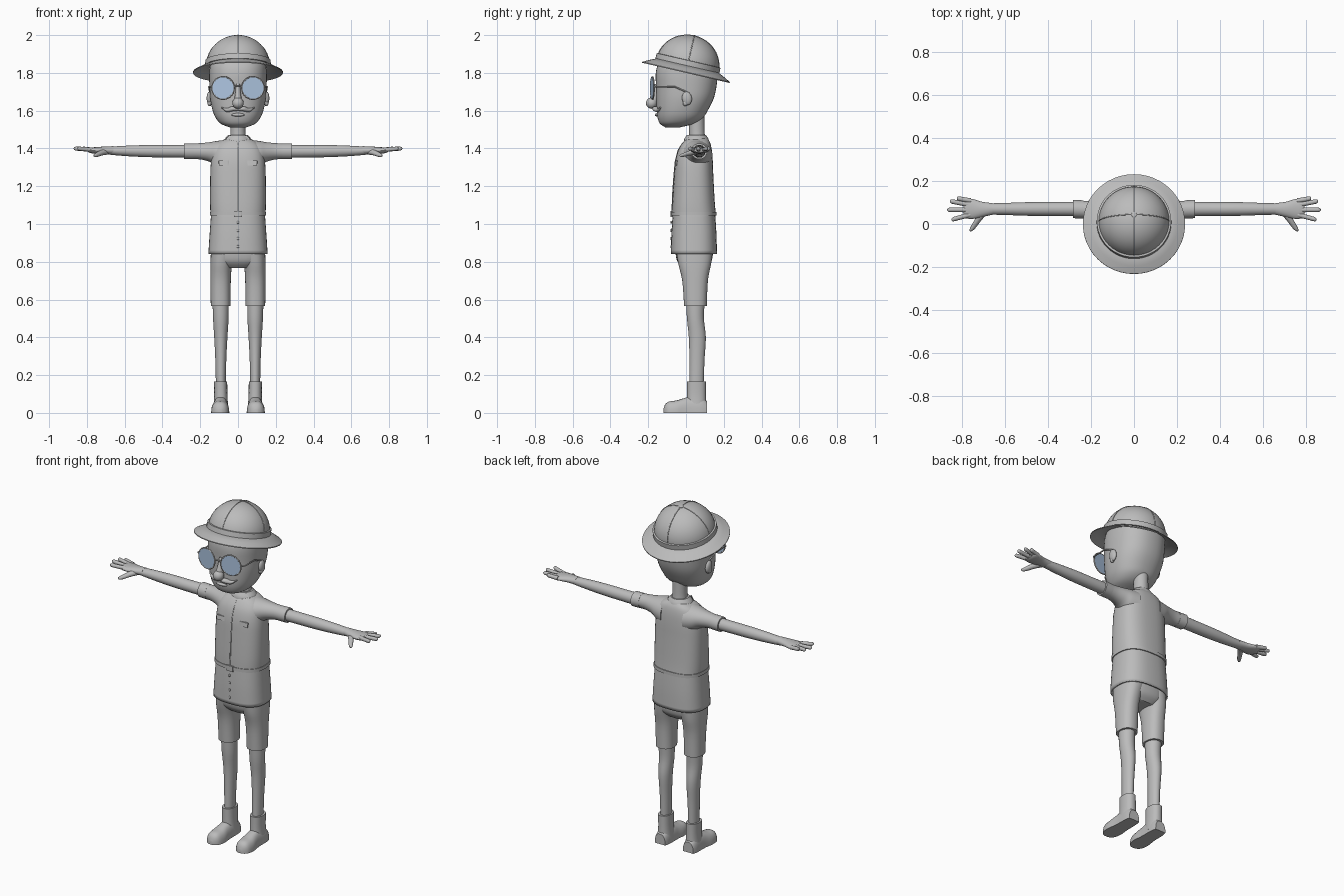
import bpy, bmesh, math
from mathutils import Vector, Matrix

if "Cube" in bpy.data.objects:
    bpy.data.objects.remove(bpy.data.objects["Cube"])

def material(name, rgb):
    m = bpy.data.materials.new(name)
    m.diffuse_color = (*rgb, 1)
    m.use_nodes = True
    m.node_tree.nodes["Principled BSDF"].inputs["Base Color"].default_value = m.diffuse_color
    return m

GREY = material("plain grey", (0.5, 0.5, 0.5))
BLUE = material("pale blue glass", (0.42, 0.56, 0.75))

def finish(name, bm, mat=GREY, angle=40):
    bmesh.ops.recalc_face_normals(bm, faces=bm.faces)
    me = bpy.data.meshes.new(name)
    bm.to_mesh(me)
    bm.free()
    ob = bpy.data.objects.new(name, me)
    bpy.context.collection.objects.link(ob)
    me.materials.append(mat)
    bpy.ops.object.select_all(action='DESELECT')
    ob.select_set(True)
    bpy.context.view_layer.objects.active = ob
    bpy.ops.object.shade_smooth_by_angle(angle=math.radians(angle))
    return ob

def spline(rings, steps):
    """Catmull-Rom refinement of a list of ring tuples."""
    r = [Vector(a) for a in rings]
    r = [r[0]] + r + [r[-1]]
    out = []
    for i in range(1, len(r) - 2):
        a, b, c, d = r[i - 1:i + 3]
        for k in range(steps):
            t = k / steps
            out.append(0.5 * (2*b + (c - a)*t + (2*a - 5*b + 4*c - d)*t*t + (3*b - a - 3*c + d)*t**3))
    return out + [r[-2]]

def loft(name, axis, rings, n=32, e=2.0, steps=4, floor=None, caps=True, mat=GREY):
    """Rings are (x, y, z, half size u, half size v) across the given axis."""
    U, V = {'x': ((0, 1, 0), (0, 0, 1)), 'y': ((1, 0, 0), (0, 0, 1)), 'z': ((1, 0, 0), (0, 1, 0))}[axis]
    U, V = Vector(U), Vector(V)
    bm = bmesh.new()
    loops = []
    for r in spline(rings, steps):
        loop = []
        for i in range(n):
            t = 2 * math.pi * i / n
            c, s = math.cos(t), math.sin(t)
            p = Vector(r[:3]) + U * (r[3] * math.copysign(abs(c)**(2/e), c)) + V * (r[4] * math.copysign(abs(s)**(2/e), s))
            if floor is not None:
                p.z = max(p.z, floor)
            loop.append(bm.verts.new(p))
        loops.append(loop)
    for a, b in zip(loops, loops[1:]):
        for i in range(n):
            bm.faces.new((a[i], a[(i+1) % n], b[(i+1) % n], b[i]))
    if caps:
        bm.faces.new(loops[0])
        bm.faces.new(loops[-1])
    return finish(name, bm, mat)

def lathe(name, profile, matrix, n=48):
    bm = bmesh.new()
    vs = [bm.verts.new((r, 0, z)) for r, z in profile]
    es = [bm.edges.new(p) for p in zip(vs, vs[1:])]
    bmesh.ops.spin(bm, geom=vs + es, cent=(0, 0, 0), axis=(0, 0, 1), angle=2*math.pi, steps=n)
    bmesh.ops.remove_doubles(bm, verts=bm.verts, dist=1e-4)
    bm.transform(matrix)
    return finish(name, bm)

def ball(name, loc, size, rot=(0, 0, 0)):
    bm = bmesh.new()
    bmesh.ops.create_uvsphere(bm, u_segments=24, v_segments=14, radius=1)
    R = Matrix.LocRotScale(Vector(loc), Matrix.Rotation(rot[1], 3, 'Y') @ Matrix.Rotation(rot[0], 3, 'X'), Vector(size))
    bm.transform(R)
    return finish(name, bm)

def tube(name, pts, radius, matrix=Matrix(), cyclic=False):
    cu = bpy.data.curves.new(name, 'CURVE')
    cu.dimensions = '3D'
    cu.bevel_depth, cu.bevel_resolution, cu.use_fill_caps = radius, 2, True
    sp = cu.splines.new('POLY')
    sp.points.add(len(pts) - 1)
    for p, q in zip(sp.points, pts):
        p.co = (*(matrix @ Vector(q)), 1)
    sp.use_cyclic_u = cyclic
    cu.materials.append(GREY)
    ob = bpy.data.objects.new(name, cu)
    bpy.context.collection.objects.link(ob)
    return ob

def span(z, y0, y1, rx):
    """Horizontal ring given its front and back limits."""
    return (0, (y0 + y1) / 2, z, rx, (y1 - y0) / 2)

# Head and neck
loft("head", 'z', [span(1.512, -.11, -.03, .045), span(1.53, -.137, .04, .09), span(1.56, -.15, .088, .117),
     span(1.60, -.155, .115, .134), span(1.66, -.157, .145, .147), span(1.72, -.158, .16, .151),
     span(1.80, -.16, .168, .152), span(1.86, -.14, .16, .14), span(1.93, -.08, .12, .08)], n=40, e=2.3)
loft("neck", 'z', [(0, .06, 1.42, .05, .046), (0, .058, 1.48, .04, .041), (0, .055, 1.58, .04, .042)], n=24)

# Face details
ball("nose_tip", (0, -.182, 1.64), (.03, .03, .03))
loft("nose_bridge", 'z', [(0, -.178, 1.64, .024, .026), (0, -.163, 1.69, .015, .02), (0, -.152, 1.74, .011, .014)], n=16)
ball("lower_lip", (0, -.153, 1.578), (.035, .012, .009))
for s in (-1, 1):
    loft("moustache", 'x', [(s*x, y, z, w, h) for x, y, z, w, h in
         [(0, -.162, 1.608, .012, .008), (.03, -.162, 1.61, .016, .013), (.06, -.148, 1.603, .013, .010),
          (.088, -.136, 1.617, .006, .003)]], n=12)
    ball("ear", (s*.152, .005, 1.665), (.014, .026, .036), (.15, 0, 0))
    ball("ear_lobe", (s*.15, -.003, 1.64), (.012, .014, .016))

# Glasses
for s in (-1, 1):
    M = Matrix.Translation((s*.079, -.178, 1.72)) @ Matrix.Rotation(s*math.radians(9), 4, 'Z')
    bm = bmesh.new()
    bmesh.ops.create_cone(bm, cap_ends=True, segments=40, radius1=.058, radius2=.058, depth=.006,
                          matrix=M @ Matrix.Rotation(math.pi/2, 4, 'X'))
    finish("lens", bm, BLUE)
    ring = [(.059*math.cos(i*math.pi/20), 0, .059*math.sin(i*math.pi/20)) for i in range(40)]
    tube("lens_rim", ring, .004, M, True)
    tube("temple_arm", [(s*.136, -.169, 1.727), (s*.152, -.155, 1.727), (s*.154, -.06, 1.727), (s*.15, .0, 1.70)], .004)
tube("glasses_bridge", [(-.022, -.186, 1.727), (0, -.188, 1.733), (.022, -.186, 1.727)], .004)

# Hat, tipped back
HAT = Matrix.Translation((0, 0, 1.805)) @ Matrix.Rotation(math.radians(-13), 4, 'X')
arc = [(.166*math.cos(t*math.pi/24), .04 + .156*math.sin(t*math.pi/24)) for t in range(13)]
lathe("hat_crown", arc, HAT)
lathe("hat_brim", [(.15, .033), (.17, .034), (.205, .018), (.238, 0), (.238, -.005), (.204, .011), (.17, .026), (.15, .026), (.15, .033)], HAT)
lathe("hat_band", [(.16, .034), (.174, .034), (.173, .062), (.16, .064)], HAT)
lathe("hat_button", [(.014, .19), (.012, .198), (0, .200)], HAT, 16)
for k in range(4):
    R = HAT @ Matrix.Rotation(k*math.pi/2, 4, 'Z')
    tube("hat_seam", [(r, 0, z) for r, z in arc], .0025, R)

# Shirt
loft("shirt_body", 'z', [span(1.05, -.074, .158, .146), span(1.12, -.072, .152, .148), span(1.25, -.064, .145, .147),
     span(1.33, -.057, .142, .143), span(1.39, -.042, .137, .132), span(1.43, -.018, .128, .105),
     span(1.453, .005, .115, .06)], n=40, e=2.6)
skirt = loft("shirt_skirt", 'z', [span(1.06, -.07, .154, .142), span(.95, -.077, .161, .15), span(.842, -.08, .164, .157)],
             n=40, e=2.6, caps=False)
skirt.modifiers.new("cloth", 'SOLIDIFY').thickness = .01
loft("belt", 'z', [span(1.044, -.077, .161, .149), span(1.064, -.077, .161, .149)], n=40, e=2.6, steps=1)
loft("belt_buckle", 'z', [(0, -.076, 1.036, .022, .006), (0, -.076, 1.068, .022, .006)], n=16, e=6, steps=1)
tube("placket_seam", [(0, -.073, 1.06), (0, -.072, 1.14), (0, -.064, 1.25), (0, -.057, 1.33), (0, -.042, 1.39), (0, -.016, 1.43)], .003)
for i in range(4):
    ball("skirt_button", (0, -.079, .88 + i*.043), (.006, .004, .008))
loft("collar_band", 'z', [(0, .055, 1.425, .08, .068), (0, .055, 1.45, .07, .064), (0, .055, 1.472, .05, .05)], n=28)

for s in (-1, 1):
    # Collar point and pocket flap
    bm = bmesh.new()
    tri = [bm.verts.new((s*x, y, z)) for x, y, z in [(.003, .005, 1.448), (.045, .012, 1.472), (.075, .02, 1.435), (.04, -.028, 1.412)]]
    f = bm.faces.new(tri)
    bmesh.ops.solidify(bm, geom=[f], thickness=.008)
    finish("collar_point", bm)
    loft("pocket_flap", 'z', [(s*.075, -.054, 1.31, .026, .005), (s*.075, -.05, 1.335, .028, .005)], n=16, e=5, steps=1)

    # Sleeves, arms and hands
    loft("sleeve", 'x', [(s*x, y, z, w, h) for x, y, z, w, h in
         [(.07, .055, 1.365, .085, .08), (.115, .058, 1.371, .072, .068), (.15, .062, 1.381, .057, .052),
          (.20, .066, 1.385, .043, .043), (.25, .068, 1.385, .040, .041)]])
    loft("sleeve_cuff", 'x', [(s*.235, .068, 1.385, .042, .042), (s*.285, .07, 1.385, .043, .042)], steps=1)
    loft("arm", 'x', [(s*x, .07, z, w, h) for x, z, w, h in
         [(.24, 1.385, .034, .034), (.35, 1.385, .033, .033), (.48, 1.386, .032, .032), (.60, 1.387, .028, .027),
          (.68, 1.388, .026, .021)]], n=24)
    loft("palm", 'x', [(s*x, y, 1.39, w, h) for x, y, w, h in
         [(.66, .07, .027, .022), (.71, .068, .036, .02), (.75, .07, .046, .017), (.78, .072, .046, .015), (.795, .072, .036, .009)]], n=24)
    for y0, x1, y1 in [(.108, .825, .12), (.088, .858, .107), (.066, .87, .066), (.044, .85, .02)]:
        rings = [(s*(.76 + (x1-.76)*t), y0 + (y1-y0)*t, 1.392 + .008*t, r, r) for t, r in
                 [(0, .012), (.5, .011), (.88, .0105), (.97, .007), (1, .002)]]
        loft("finger", 'x', rings, n=12, steps=2)
    loft("thumb", 'y', [(s*x, y, z, r, r*.8) for x, y, z, r in
         [(.70, .055, 1.384, .022), (.725, .02, 1.376, .017), (.745, -.01, 1.367, .014), (.756, -.027, 1.363, .010), (.76, -.034, 1.362, .003)]], n=14)

    # Legs, shorts and boots
    loft("shorts_leg", 'z', [(s*x, y, z, w, h) for x, y, z, w, h in
         [(.073, .045, .86, .07, .098), (.088, .046, .79, .058, .087), (.092, .048, .70, .054, .068), (.092, .05, .565, .052, .06)]], e=2.3)
    loft("leg", 'z', [(s*x, y, z, w, h) for x, y, z, w, h in
         [(.092, .05, .60, .043, .05), (.091, .05, .50, .041, .045), (.091, .06, .40, .035, .045),
          (.091, .058, .28, .029, .040), (.091, .055, .14, .026, .038)]], n=24)
    loft("boot_shaft", 'z', [(s*.091, .056, .02, .04, .052), (s*.091, .056, .09, .035, .05), (s*.092, .056, .165, .035, .05)], n=28, e=2.3)
    loft("boot_foot", 'y', [(s*x, y, 0, w, h) for x, y, w, h in
         [(.092, .112, .034, .06), (.092, .08, .04, .085), (.092, .02, .041, .085), (.093, -.01, .043, .078), (.094, -.05, .048, .066),
          (.095, -.09, .043, .06), (.095, -.11, .03, .045), (.095, -.12, .012, .02)]], n=28, e=2.5, floor=0)

# Hips of the shorts
loft("shorts_hips", 'z', [span(.93, -.06, .145, .138), span(.85, -.056, .143, .141), span(.80, -.045, .134, .13), span(.768, -.015, .105, .085)], e=2.6)
